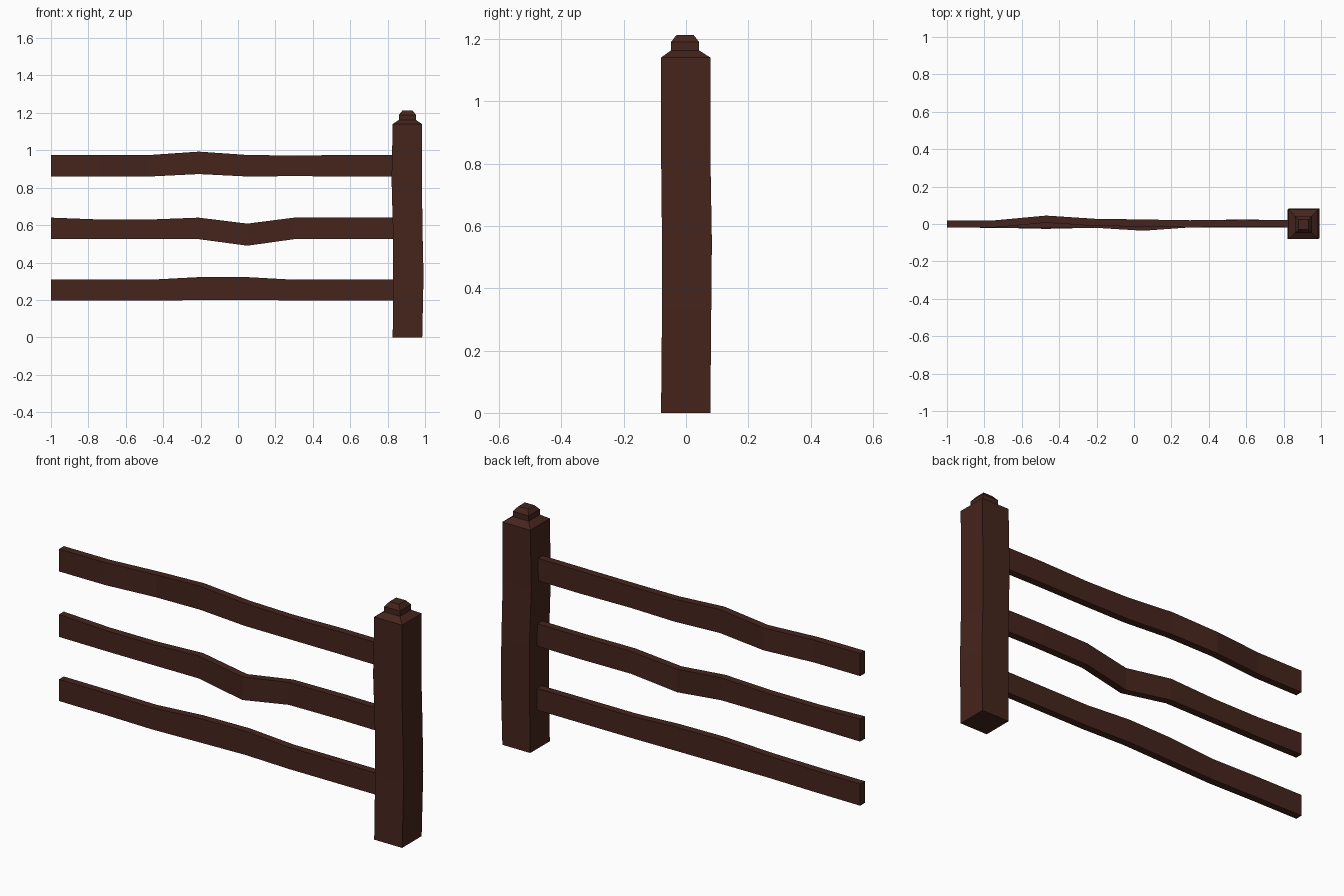
import bpy, bmesh

if "Cube" in bpy.data.objects:
    bpy.data.objects.remove(bpy.data.objects["Cube"])

wood = bpy.data.materials.new("dark_wood")
wood.diffuse_color = (0.06, 0.018, 0.012, 1)
wood.use_nodes = True
wood.node_tree.nodes["Principled BSDF"].inputs["Base Color"].default_value = wood.diffuse_color


def loft(name, rings):
    """Skin a chain of four-cornered rings and close both ends."""
    bm = bmesh.new()
    loops = [[bm.verts.new(p) for p in ring] for ring in rings]
    for a, b in zip(loops, loops[1:]):
        for i in range(4):
            j = (i + 1) % 4
            bm.faces.new((a[i], a[j], b[j], b[i]))
    bm.faces.new(loops[0])
    bm.faces.new(loops[-1])
    bmesh.ops.recalc_face_normals(bm, faces=bm.faces[:])
    mesh = bpy.data.meshes.new(name)
    bm.to_mesh(mesh)
    bm.free()
    mesh.materials.append(wood)
    obj = bpy.data.objects.new(name, mesh)
    bpy.context.collection.objects.link(obj)


def rail(name, z_low, z_high, dy, dlow, dhigh):
    """Plank along x with offsets of depth, lower and upper edge per station."""
    rings = []
    for x, y, a, b in zip(STATIONS, dy, dlow, dhigh):
        lo, hi = z_low + a, z_high + b
        rings.append([(x, y - 0.018, lo), (x, y + 0.02, lo),
                      (x, y + 0.02, hi), (x, y - 0.018, hi)])
    loft(name, rings)


def square(cx, cy, hx, hy, z):
    return [(cx - hx, cy - hy, z), (cx + hx, cy - hy, z),
            (cx + hx, cy + hy, z), (cx - hx, cy + hy, z)]


# Three warped rails
STATIONS = (-1, -0.74, -0.47, -0.21, 0.05, 0.30, 0.58, 0.86)
rail("top_rail", 0.86, 0.975,
     (0, 0, 0.025, 0.008, 0.004, 0, 0.003, 0),
     (0, 0, 0, 0.013, 0, 0.002, 0, 0),
     (0, 0, 0, 0.018, 0, -0.003, 0, 0))
rail("middle_rail", 0.525, 0.64,
     (0, -0.003, -0.003, -0.002, -0.018, 0, 0.004, 0),
     (0, 0, 0, 0, -0.035, 0, 0, 0),
     (0, -0.01, -0.01, 0, -0.032, 0, 0, 0))
rail("bottom_rail", 0.197, 0.308,
     (0, -0.002, -0.008, -0.002, 0.004, 0, 0, 0),
     (0, 0, 0, 0.002, 0.004, 0, 0, 0),
     (0, 0, 0, 0.014, 0.014, 0, 0, 0))

# Slightly crooked post with stepped finial
loft("post", [
    square(0.906, -0.001, 0.079, 0.079, 0),
    square(0.911, 0.002, 0.081, 0.079, 0.33),
    square(0.908, 0.003, 0.079, 0.080, 0.55),
    square(0.902, -0.001, 0.081, 0.079, 0.84),
    square(0.906, -0.001, 0.079, 0.079, 1.14),
    square(0.906, -0.003, 0.045, 0.045, 1.163),
    square(0.906, -0.003, 0.045, 0.045, 1.19),
    square(0.906, -0.003, 0.027, 0.027, 1.213),
])
